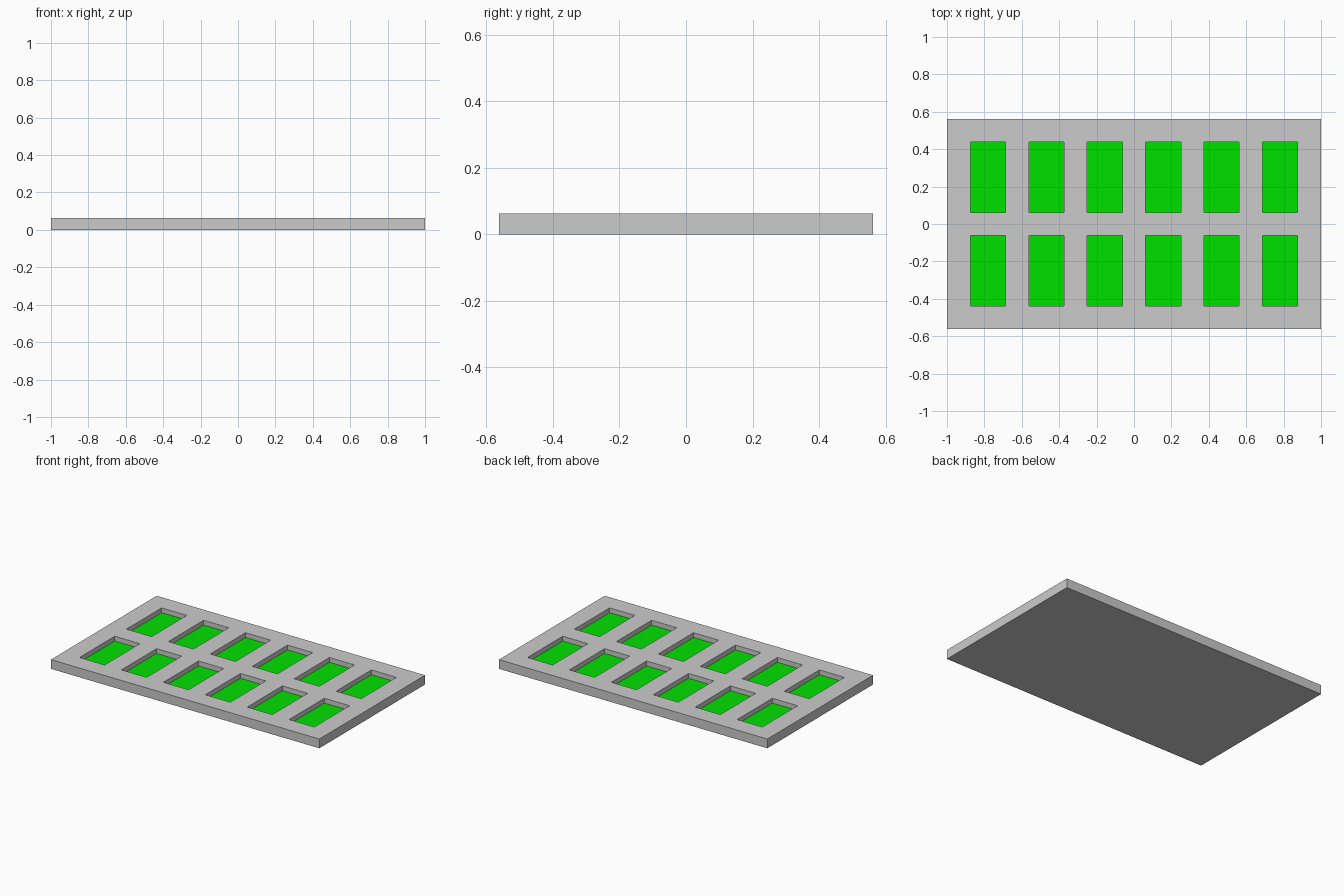
import bpy, bmesh

if "Cube" in bpy.data.objects:
    bpy.data.objects.remove(bpy.data.objects["Cube"])

U = 1 / 16                      # module that every dimension follows
W, D, H = 32 * U, 18 * U, U     # slab size
CELL_W, CELL_D = 3 * U, 6 * U   # pocket size
FLOOR, CELL_T = 0.024, 0.006    # pocket floor height, green cell thickness
X_STARTS = [-14 * U + i * 5 * U for i in range(6)]
Y_STARTS = [-7 * U, U]


def finish(bm, name, material=None):
    mesh = bpy.data.meshes.new(name)
    bm.to_mesh(mesh)
    bm.free()
    obj = bpy.data.objects.new(name, mesh)
    bpy.context.collection.objects.link(obj)
    if material:
        mesh.materials.append(material)
    return obj


def breaks(starts, size, half):
    return sorted([-half, half] + [v for s in starts for v in (s, s + size)])


# Tray: a gridded top whose odd cells sink into pockets, closed by sides and a base
xs = breaks(X_STARTS, CELL_W, W / 2)
ys = breaks(Y_STARTS, CELL_D, D / 2)
bm = bmesh.new()
grid = [[bm.verts.new((x, y, H)) for y in ys] for x in xs]
pockets = []
for i in range(len(xs) - 1):
    for j in range(len(ys) - 1):
        face = bm.faces.new((grid[i][j], grid[i + 1][j], grid[i + 1][j + 1], grid[i][j + 1]))
        if i % 2 and j % 2:
            pockets.append(face)

rim = [e for e in bm.edges if e.is_boundary]
skirt = bmesh.ops.extrude_edge_only(bm, edges=rim)["geom"]
for v in (g for g in skirt if isinstance(g, bmesh.types.BMVert)):
    v.co.z = 0
base_edges = [g for g in skirt if isinstance(g, bmesh.types.BMEdge) and g.is_boundary]
bmesh.ops.contextual_create(bm, geom=base_edges)

for face in pockets:
    sunk = bmesh.ops.extrude_discrete_faces(bm, faces=[face])["faces"][0]
    # Walls joining the pocket rim to its sunken floor
    floor_verts = list(sunk.verts)
    for v in floor_verts:
        v.co.z = FLOOR
    for k, a in enumerate(floor_verts):
        b = floor_verts[(k + 1) % 4]
        if not any(f is not sunk for e in a.link_edges if b in e.verts for f in e.link_faces):
            tops = [grid[xs.index(min(xs, key=lambda x: abs(x - v.co.x)))]
                    [ys.index(min(ys, key=lambda y: abs(y - v.co.y)))] for v in (a, b)]
            bm.faces.new((b, a, tops[0], tops[1]))
bmesh.ops.recalc_face_normals(bm, faces=bm.faces)
finish(bm, "tray")

# Green cells lying on the pocket floors
green = bpy.data.materials.new("green")
green.diffuse_color = (0.0, 0.75, 0.0, 1)
green.use_nodes = True
green.node_tree.nodes["Principled BSDF"].inputs["Base Color"].default_value = green.diffuse_color
for r, y in enumerate(Y_STARTS):
    for c, x in enumerate(X_STARTS):
        bm = bmesh.new()
        bmesh.ops.create_cube(bm, size=1)
        bmesh.ops.scale(bm, verts=bm.verts, vec=(CELL_W, CELL_D, CELL_T))
        bmesh.ops.translate(bm, verts=bm.verts,
                            vec=(x + CELL_W / 2, y + CELL_D / 2, FLOOR + CELL_T / 2))
        finish(bm, f"green_cell_{r + 1}_{c + 1}", green)
